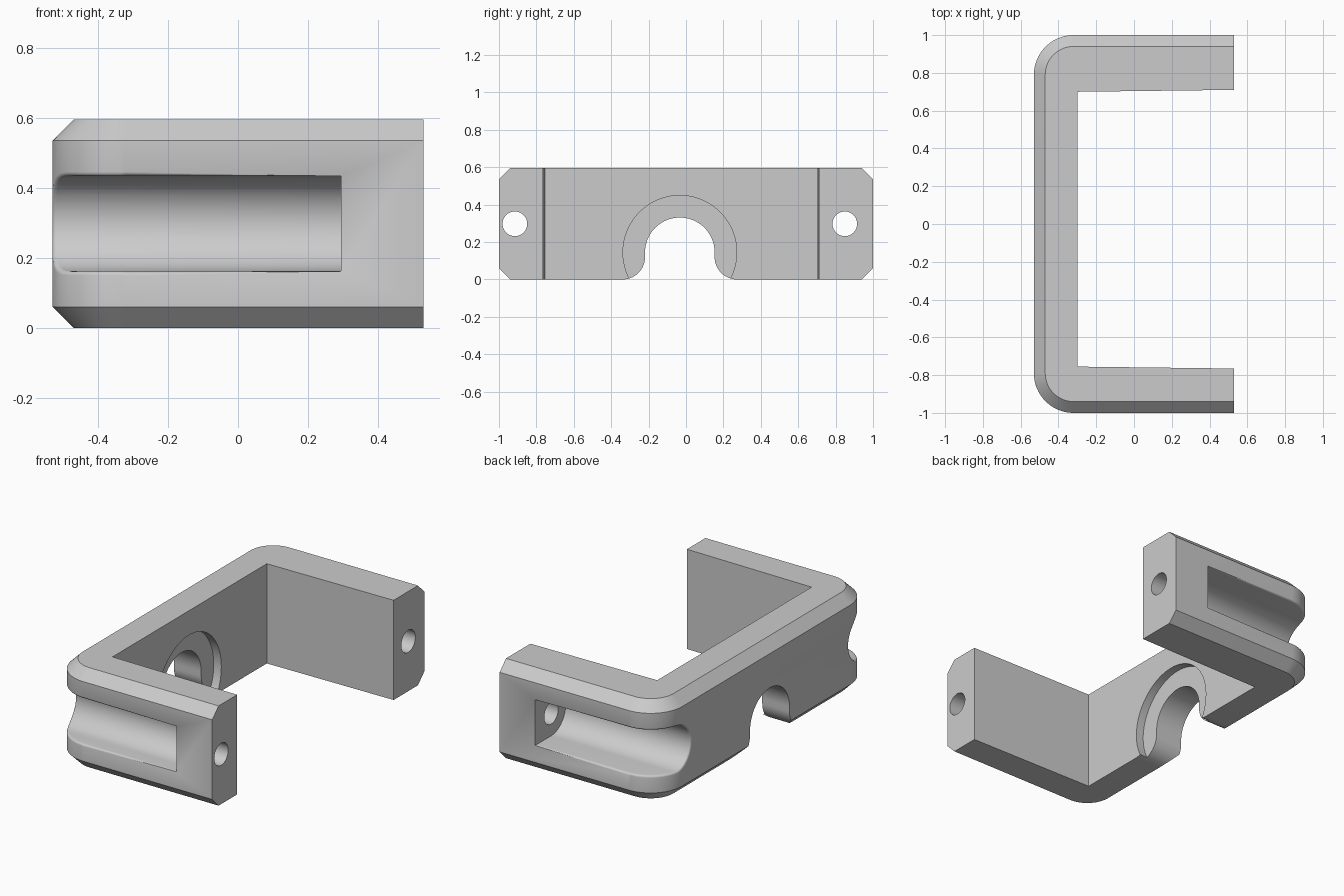
import bpy, bmesh, math

if "Cube" in bpy.data.objects:
    bpy.data.objects.remove(bpy.data.objects["Cube"])

HEIGHT, CHAMFER, CORNER = 0.595, 0.06, 0.21
END_X = 0.53
HOLE_Z = HEIGHT / 2
CENTRE_Y = -0.033          # middle of the inner pocket
ARM_Y = 0.882              # groove distance from that middle

grey = bpy.data.materials.new("plain grey")
grey.use_nodes = True
grey.diffuse_color = (0.6, 0.6, 0.6, 1)
grey.node_tree.nodes["Principled BSDF"].inputs["Base Color"].default_value = (0.6, 0.6, 0.6, 1)


def arc(cx, cy, r, start, end, n):
    """Points on an arc, angles in degrees."""
    angles = [math.radians(start + (end - start) * i / n) for i in range(n + 1)]
    return [(cx + r * math.cos(a), cy + r * math.sin(a)) for a in angles]


def loft(name, rings):
    """Closed solid through matching rings of 3D points."""
    bm = bmesh.new()
    loops = [[bm.verts.new(p) for p in ring] for ring in rings]
    n = len(loops[0])
    for low, high in zip(loops, loops[1:]):
        for i in range(n):
            j = (i + 1) % n
            bm.faces.new((low[i], low[j], high[j], high[i]))
    bm.faces.new(loops[0][::-1])
    bm.faces.new(loops[-1])
    bmesh.ops.recalc_face_normals(bm, faces=bm.faces)
    mesh = bpy.data.meshes.new(name)
    bm.to_mesh(mesh)
    bm.free()
    obj = bpy.data.objects.new(name, mesh)
    bpy.context.collection.objects.link(obj)
    return obj


def prism_x(name, points, x0, x1):
    """Extrude a (y, z) profile along x."""
    return loft(name, [[(x, y, z) for y, z in points] for x in (x0, x1)])


def outline(inset):
    """Plan of the block, rounded on the closed side."""
    r, c, e = CORNER - inset, -END_X + CORNER, 1 - CORNER
    return ([(END_X, 1 - inset)] + arc(c, e, r, 90, 180, 20)
            + arc(c, -e, r, 180, 270, 20) + [(END_X, inset - 1)])


# Chamfered outer block
levels = [(0, CHAMFER), (CHAMFER, 0), (HEIGHT - CHAMFER, 0), (HEIGHT, CHAMFER)]
body = loft("bracket_body", [[(x, y, z) for x, y in outline(i)] for z, i in levels])

# Slightly tapered pocket between the arms
pocket = [(-0.30, -0.755), (0.6, -0.766), (0.6, 0.711), (-0.30, 0.70)]
cutters = [loft("pocket_cutter", [[(x, y, z) for x, y in pocket] for z in (-0.5, 1)])]

# Round-bottomed side grooves and the cable holes at the arm ends
for side, label in ((-1, "front"), (1, "back")):
    y = CENTRE_Y + side * ARM_Y
    r = 0.136
    groove = [(side * 1.2, HOLE_Z + r)] + [
        (y - side * u, HOLE_Z + v) for u, v in arc(0, 0, r, 90, -90, 28)
    ] + [(side * 1.2, HOLE_Z - r)]
    cutters.append(prism_x(label + "_groove_cutter", groove, -0.8, 0.295))
    cutters.append(prism_x(label + "_hole_cutter",
                           arc(y, HOLE_Z, 0.066, 0, 360, 40)[:-1], 0.2, 0.8))

# Arched opening with flared feet, and its shallow round recess inside
ARCH_Z, ARCH_R, FOOT = 0.145, 0.186, 0.12
foot = ARCH_R + FOOT
right_foot = arc(foot, FOOT, FOOT, 270, 180, 14)
half = [(foot, -0.1)] + right_foot
left_half = [(-y, z) for y, z in reversed(half)]
arch = half + arc(0, ARCH_Z, ARCH_R, 0, 180, 40) + left_half
cutters.append(prism_x("arch_cutter", [(y + CENTRE_Y, z) for y, z in arch], -0.8, -0.1))
cutters.append(prism_x("recess_cutter",
                       arc(CENTRE_Y, ARCH_Z, 0.304, 0, 360, 72)[:-1], -0.35, -0.1))

# Apply the cuts
for cutter in cutters:
    cutter.hide_render = True
    mod = body.modifiers.new(cutter.name, "BOOLEAN")
    mod.operation, mod.solver, mod.object = "DIFFERENCE", "EXACT", cutter
graph = bpy.context.evaluated_depsgraph_get()
body.data = bpy.data.meshes.new_from_object(body.evaluated_get(graph))
body.modifiers.clear()
for cutter in cutters:
    bpy.data.objects.remove(cutter)


def on_groove_lip(edge):
    """Sharp edge where a groove meets the outer wall."""
    m = (edge.verts[0].co + edge.verts[1].co) / 2
    dx = max(0, -END_X + CORNER - m.x)
    dy = max(0, abs(m.y) - 1 + CORNER)
    return (edge.is_manifold and edge.calc_face_angle() > 0.5 and m.x < 0.29
            and abs(m.y) > 0.5 and abs(m.z - HOLE_Z) < 0.16
            and math.hypot(dx, dy) > CORNER - 0.004)


# Rounded groove lips
bm = bmesh.new()
bm.from_mesh(body.data)
bmesh.ops.remove_doubles(bm, verts=bm.verts, dist=0.0001)
lips = [e for e in bm.edges if on_groove_lip(e)]
bmesh.ops.bevel(bm, geom=lips, offset=0.012, segments=4, profile=0.5,
                affect="EDGES", clamp_overlap=False)
bm.to_mesh(body.data)
bm.free()

body.data.materials.clear()
body.data.materials.append(grey)
for face in body.data.polygons:
    face.material_index = 0
bpy.ops.object.select_all(action="DESELECT")
body.select_set(True)
bpy.context.view_layer.objects.active = body
bpy.ops.object.shade_smooth_by_angle(angle=math.radians(30))
